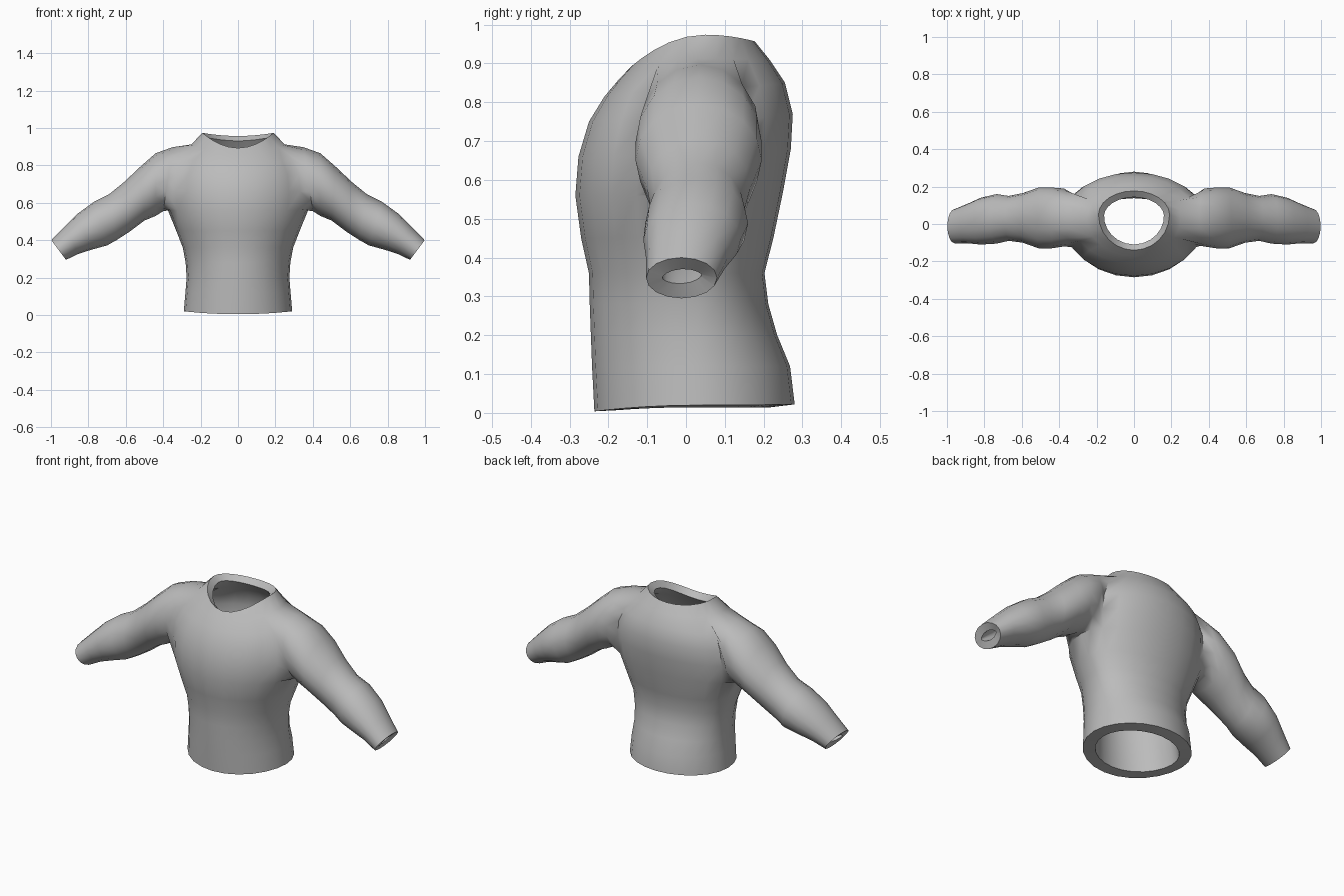
import bpy
import bmesh
import math

if "Cube" in bpy.data.objects:
    bpy.data.objects.remove(bpy.data.objects["Cube"])

COLS = 24              # columns around the torso
HOLE_ROWS = (6, 10)    # torso rows between which the sleeve is attached
HALF = 2               # armhole half width in columns

# torso rows: half width, front y, back y, front z, side z, back z
TORSO = [
    (.290, -.236, .280, .004, .020, .022),
    (.281, -.242, .268, .12, .12, .12),
    (.275, -.245, .235, .20, .20, .20),
    (.280, -.248, .212, .28, .28, .28),
    (.295, -.250, .202, .36, .36, .36),
    (.330, -.270, .225, .45, .45, .45),
    (.375, -.285, .250, .56, .56, .57),
    (.385, -.277, .270, .66, .66, .68),
    (.375, -.250, .275, .75, .75, .77),
    (.335, -.210, .255, .815, .835, .85),
    (.250, -.172, .215, .86, .912, .91),
    (.190, -.140, .177, .893, .974, .957),
]

# sleeve rings: top x, top z, bottom x, bottom z, front y, back y
SLEEVE = [
    (.35, .897, .400, .555, -.120, .190),
    (.44, .865, .440, .530, -.130, .195),
    (.52, .795, .500, .505, -.130, .195),
    (.61, .710, .580, .445, -.100, .165),
    (.69, .645, .650, .400, -.090, .150),
    (.77, .605, .700, .372, -.105, .160),
    (.86, .540, .780, .350, -.110, .140),
    (.93, .470, .850, .328, -.103, .108),
    (.998, .400, .920, .295, -.103, .080),
]

bm = bmesh.new()

# torso rings
rows = []
for i, (w, yf, yb, zf, zs, zb) in enumerate(TORSO):
    cy = .05 if i == len(TORSO) - 1 else .03
    ring = []
    for c in range(COLS):
        a = 2 * math.pi * c / COLS
        s = math.sin(a)
        y = cy + s * ((cy - yf) if s < 0 else (yb - cy))
        z = zs + s * s * ((zf if s < 0 else zb) - zs)
        ring.append(bm.verts.new((w * math.cos(a), y, z)))
    rows.append(ring)


def in_armhole(r, c):
    """True for torso faces replaced by a sleeve."""
    if not HOLE_ROWS[0] <= r < HOLE_ROWS[1]:
        return False
    middle = c + .5
    return any(abs((middle - k + COLS / 2) % COLS - COLS / 2) < HALF
               for k in (0, COLS // 2))


for r in range(len(rows) - 1):
    for c in range(COLS):
        if not in_armhole(r, c):
            d = (c + 1) % COLS
            bm.faces.new((rows[r][c], rows[r][d], rows[r + 1][d], rows[r + 1][c]))

# sleeves, grown from the armhole edge on each side
for side in (1, -1):
    def edge_vert(r, k):
        return rows[r][(k if side > 0 else COLS // 2 - k) % COLS]

    low, high = HOLE_ROWS
    loop = [edge_vert(low, k) for k in range(-HALF, HALF)]
    loop += [edge_vert(r, HALF) for r in range(low, high)]
    loop += [edge_vert(high, k) for k in range(HALF, -HALF, -1)]
    loop += [edge_vert(r, -HALF) for r in range(high, low, -1)]
    n = len(loop)
    for tx, tz, bx, bz, yf, yb in SLEEVE:
        ring = []
        for j in range(n):
            a = math.radians(225) + 2 * math.pi * j / n
            t = .5 + .5 * math.sin(a)
            y = (yf + yb) / 2 + (yb - yf) / 2 * math.cos(a)
            ring.append(bm.verts.new((side * (bx + (tx - bx) * t), y, bz + (tz - bz) * t)))
        for j in range(n):
            k = (j + 1) % n
            quad = (loop[j], loop[k], ring[k], ring[j])
            bm.faces.new(quad if side > 0 else quad[::-1])
        loop = ring

# clean up vertices left inside the armholes
bmesh.ops.delete(bm, geom=[v for v in bm.verts if not v.link_faces], context='VERTS')
bmesh.ops.recalc_face_normals(bm, faces=bm.faces[:])

mesh = bpy.data.meshes.new("sweater")
bm.to_mesh(mesh)
bm.free()
sweater = bpy.data.objects.new("sweater", mesh)
bpy.context.collection.objects.link(sweater)

# cloth colour
grey = bpy.data.materials.new("grey cloth")
grey.diffuse_color = (.5, .5, .5, 1)
grey.use_nodes = True
grey.node_tree.nodes["Principled BSDF"].inputs["Base Color"].default_value = grey.diffuse_color
mesh.materials.append(grey)

# cloth thickness, heavier toward the hem
group = sweater.vertex_groups.new(name="thickness")
for v in mesh.vertices:
    on_torso = abs(v.co.x) < .3 and v.co.z < .4
    group.add([v.index], 1 if on_torso else .66, 'REPLACE')
shell = sweater.modifiers.new("cloth thickness", 'SOLIDIFY')
shell.thickness = .064
shell.offset = -1
shell.vertex_group = group.name

# smooth cloth with crisp rims
bpy.context.view_layer.objects.active = sweater
sweater.select_set(True)
bpy.ops.object.modifier_apply(modifier=shell.name)
bpy.ops.object.shade_smooth_by_angle(angle=math.radians(50))
